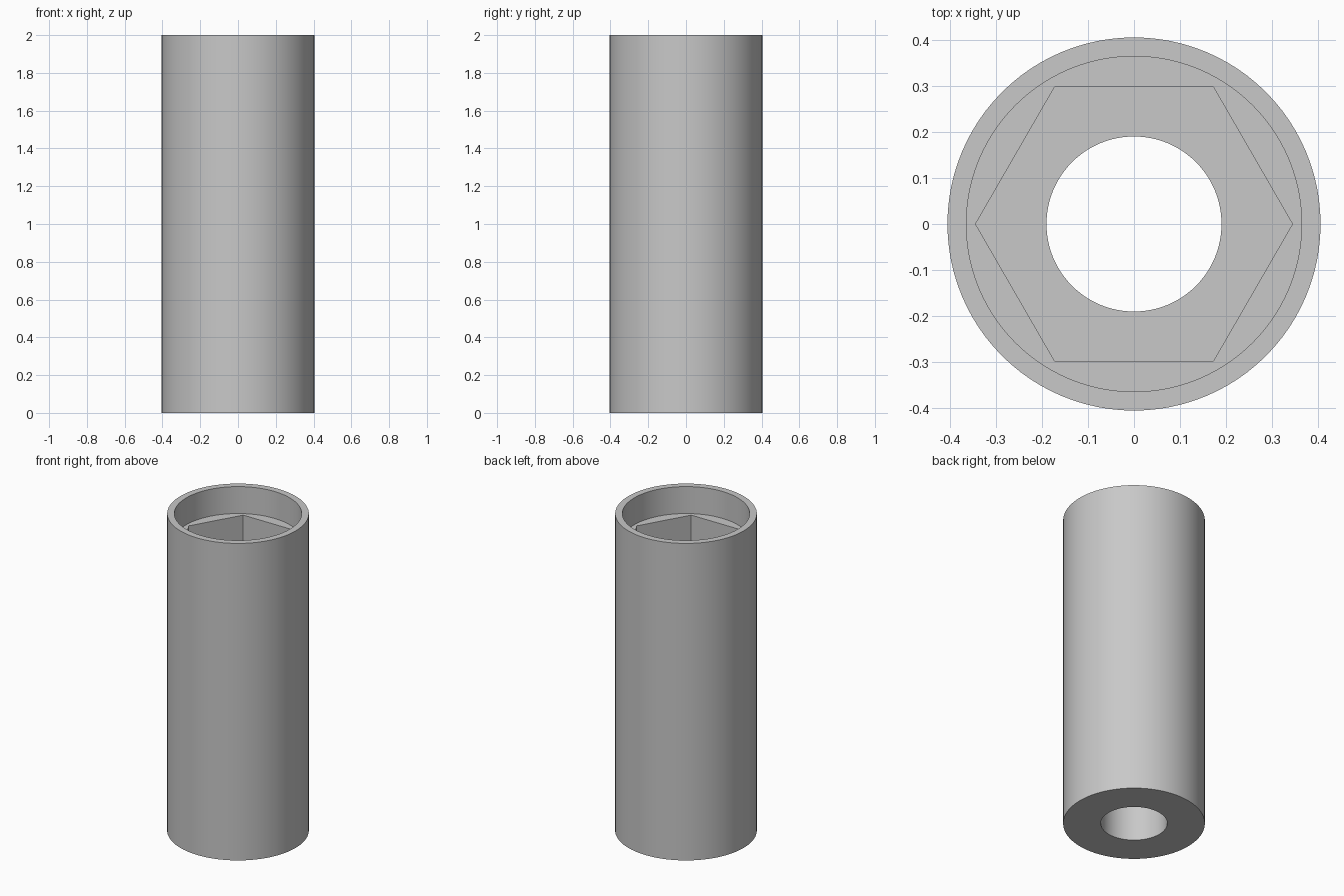
import bpy
import bmesh
import math

cube = bpy.data.objects.get("Cube")
if cube:
    bpy.data.objects.remove(cube, do_unlink=True)

SEGMENTS = 96          # a multiple of six, so hexagon corners land on vertices
OUTER, RECESS, HEX, BORE = 0.405, 0.364, 0.344, 0.19
TOP, LEDGE, FLOOR = 2.0, 1.83, 1.5

# Plain grey finish
grey = bpy.data.materials.new("plain grey")
grey.use_nodes = True
colour = (0.58, 0.58, 0.58, 1)
grey.diffuse_color = colour
grey.node_tree.nodes["Principled BSDF"].inputs["Base Color"].default_value = colour


def ring(bm, radius, z, hexagonal=False):
    """One loop of vertices, round or hexagonal with corners on the x axis."""
    verts = []
    for i in range(SEGMENTS):
        a = math.tau * i / SEGMENTS
        r = radius
        if hexagonal:
            sixth = math.pi / 6
            r *= math.cos(sixth) / math.cos(a % (2 * sixth) - sixth)
        verts.append(bm.verts.new((r * math.cos(a), r * math.sin(a), z)))
    return verts


# Sleeve: outer wall, rim, round recess, hexagonal pocket and through bore
bm = bmesh.new()
rings = [
    ring(bm, OUTER, 0),
    ring(bm, OUTER, TOP),
    ring(bm, RECESS, TOP),
    ring(bm, RECESS, LEDGE),
    ring(bm, HEX, LEDGE, True),
    ring(bm, HEX, FLOOR, True),
    ring(bm, BORE, FLOOR),
    ring(bm, BORE, 0),
]
for lower, upper in zip(rings, rings[1:] + rings[:1]):
    for i in range(SEGMENTS):
        j = (i + 1) % SEGMENTS
        bm.faces.new((lower[i], lower[j], upper[j], upper[i]))
bmesh.ops.recalc_face_normals(bm, faces=bm.faces)

mesh = bpy.data.meshes.new("hex_socket_sleeve")
bm.to_mesh(mesh)
bm.free()
mesh.materials.append(grey)
sleeve = bpy.data.objects.new("hex_socket_sleeve", mesh)
bpy.context.collection.objects.link(sleeve)

# Smooth round walls, crisp rims and hexagon corners
bpy.ops.object.select_all(action="DESELECT")
sleeve.select_set(True)
bpy.context.view_layer.objects.active = sleeve
bpy.ops.object.shade_smooth_by_angle(angle=math.radians(30))
